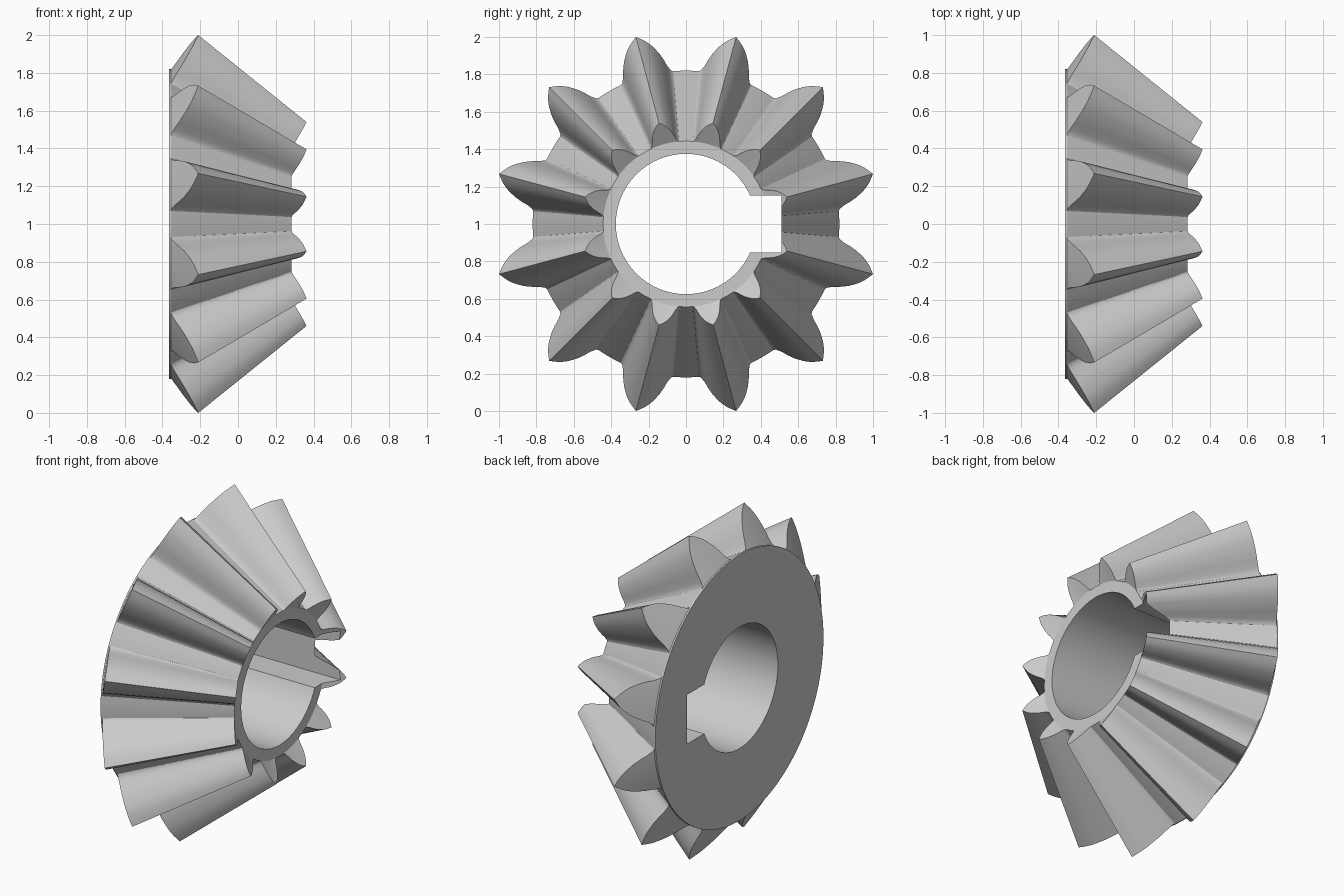
import bpy
import bmesh
from math import cos, sin, radians

cube = bpy.data.objects.get("Cube")
if cube:
    bpy.data.objects.remove(cube, do_unlink=True)

TEETH = 12
APEX = 1.035      # where all tooth lines converge on the x axis
SHRINK = 0.54     # small end size relative to the large end
ROOT, ROOT_X, BACK_X = 0.82, -0.355, -0.365
BORE = 0.375

steel = bpy.data.materials.new("grey steel")
steel.use_nodes = True
grey = (0.6, 0.6, 0.6, 1)
steel.diffuse_color = grey
steel.node_tree.nodes["Principled BSDF"].inputs["Base Color"].default_value = grey

# Half tooth: degrees from the tooth centre, radius (tip to root, then gap)
half = [(0, 1.035), (1.2, 1.019), (2.46, 1.001), (3.5, 0.983), (4.47, 0.963),
        (6.02, 0.925), (7.25, 0.887), (8.15, 0.854), (8.77, 0.84),
        (9.4, 0.826), (10.2, ROOT), (12.6, ROOT)]
tooth = [(-a, r) for a, r in reversed(half[1:])] + half + [(15, ROOT)]
outline = [(radians(15 + 360 / TEETH * k + a), r) for k in range(TEETH) for a, r in tooth]


def back_cone_x(r):
    return ROOT_X + (r - ROOT) * 0.674


def small_x(x):
    return APEX - SHRINK * (APEX - x)


bm = bmesh.new()


def ring(place):
    """One loop of vertices; place(r) gives x and radius for an outline radius."""
    verts = []
    for a, r in outline:
        x, rad = place(r)
        verts.append(bm.verts.new((x, rad * cos(a), 1 + rad * sin(a))))
    return verts


# Back face, rim, large tooth ends, flanks, small tooth ends, hub face, bore
rings = [
    ring(lambda r: (BACK_X, BORE)),
    ring(lambda r: (BACK_X, ROOT)),
    ring(lambda r: (ROOT_X, ROOT)),
    ring(lambda r: (back_cone_x(r), r)),
    ring(lambda r: (small_x(back_cone_x(r)), r * SHRINK)),
    ring(lambda r: (small_x(ROOT_X), ROOT * SHRINK)),
    ring(lambda r: (small_x(ROOT_X), BORE)),
]
n = len(outline)
for p, q in zip(rings, rings[1:] + rings[:1]):
    for i in range(n):
        j = (i + 1) % n
        bm.faces.new((p[i], p[j], q[j], q[i]))
bmesh.ops.remove_doubles(bm, verts=bm.verts, dist=0.0005)
bmesh.ops.recalc_face_normals(bm, faces=bm.faces)

mesh = bpy.data.meshes.new("bevel_gear")
bm.to_mesh(mesh)
bm.free()
mesh.materials.append(steel)
gear = bpy.data.objects.new("bevel_gear", mesh)
bpy.context.collection.objects.link(gear)

# Keyway slot cut through the bore
bpy.ops.mesh.primitive_cube_add(size=1, location=(0, 0.31, 1))
cutter = bpy.context.object
cutter.name = "keyway_cutter"
cutter.scale = (1.2, 0.4, 0.304)
cutter.hide_render = True
cutter.data.materials.append(steel)

bpy.ops.object.select_all(action='DESELECT')
gear.select_set(True)
bpy.context.view_layer.objects.active = gear
cut = gear.modifiers.new("keyway", 'BOOLEAN')
cut.operation = 'DIFFERENCE'
cut.solver = 'EXACT'
cut.object = cutter
bpy.ops.object.modifier_apply(modifier=cut.name)
bpy.data.objects.remove(cutter, do_unlink=True)

bpy.ops.object.shade_smooth_by_angle(angle=radians(30))
